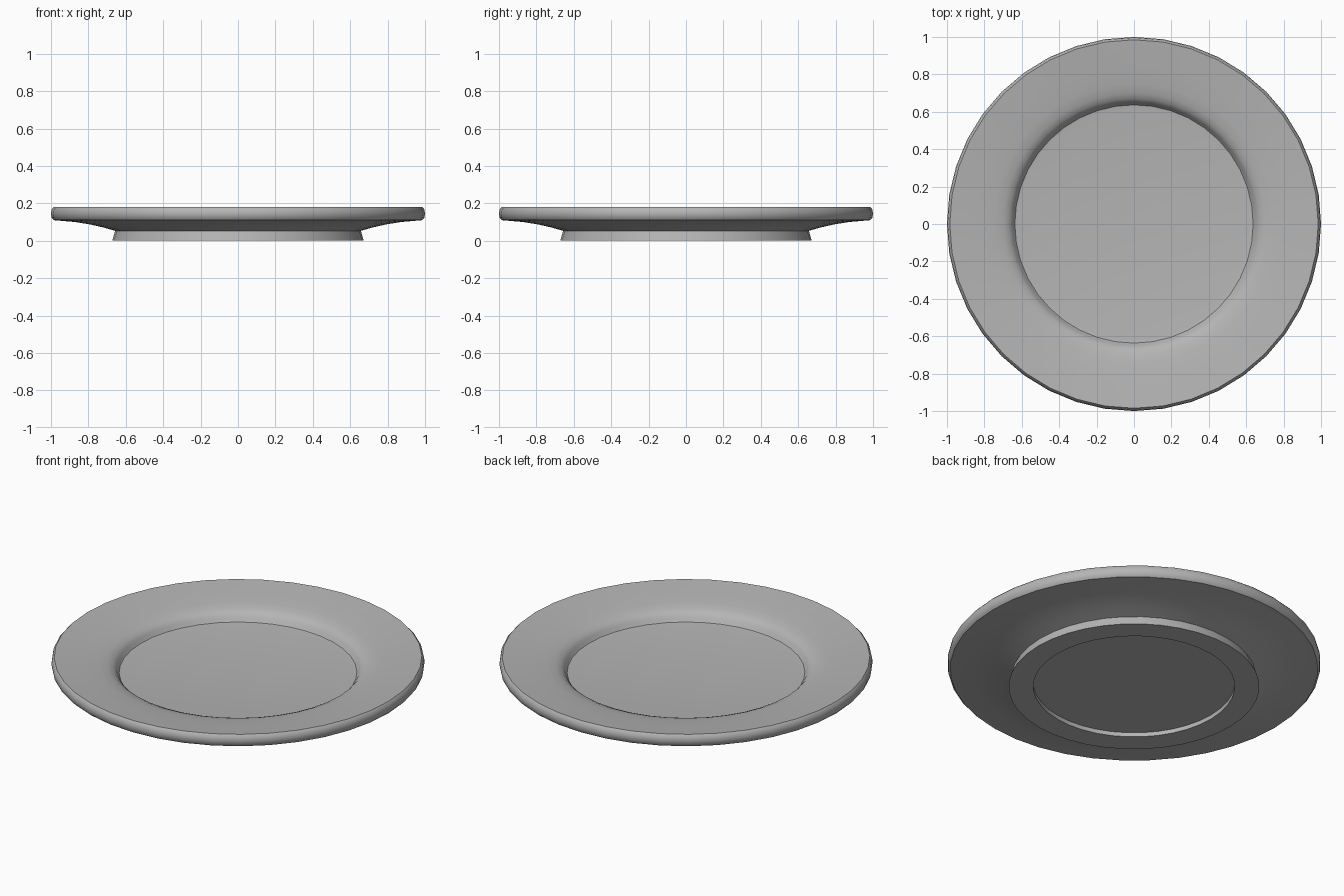
import bpy, bmesh, math

if "Cube" in bpy.data.objects:
    bpy.data.objects.remove(bpy.data.objects["Cube"])

SIDES = 40

# Half profile (radius, height) from the underside centre, round the rim, to the top centre
profile = [
    (0.54, 0.025), (0.54, 0.0), (0.672, 0.0), (0.657, 0.053),       # foot ring
    (0.72, 0.071), (0.79, 0.087), (0.87, 0.1), (0.985, 0.11),       # underside
    (0.996, 0.122), (1.0, 0.145), (0.996, 0.168), (0.985, 0.18),    # rim edge
    (0.85, 0.165), (0.75, 0.153), (0.70, 0.143), (0.67, 0.13),      # sloping rim
    (0.653, 0.113), (0.645, 0.098), (0.637, 0.088), (0.615, 0.085), # well wall
]

bm = bmesh.new()
rings = []
for r, z in profile:
    rings.append([bm.verts.new((r * math.cos(2 * math.pi * i / SIDES),
                                r * math.sin(2 * math.pi * i / SIDES), z))
                  for i in range(SIDES)])
for a, b in zip(rings, rings[1:]):
    for i in range(SIDES):
        j = (i + 1) % SIDES
        bm.faces.new((a[i], a[j], b[j], b[i]))

# Flat base and flat well floor
bm.faces.new(rings[0][::-1])
bm.faces.new(rings[-1])
bmesh.ops.recalc_face_normals(bm, faces=bm.faces)

mesh = bpy.data.meshes.new("plate")
bm.to_mesh(mesh)
bm.free()
plate = bpy.data.objects.new("plate", mesh)
bpy.context.collection.objects.link(plate)

# Mid grey glaze
glaze = bpy.data.materials.new("grey_glaze")
glaze.diffuse_color = (0.46, 0.46, 0.46, 1)
glaze.use_nodes = True
glaze.node_tree.nodes["Principled BSDF"].inputs["Base Color"].default_value = glaze.diffuse_color
mesh.materials.append(glaze)

# Smooth shading with crisp foot and rim edges
bpy.context.view_layer.objects.active = plate
plate.select_set(True)
bpy.ops.object.shade_smooth_by_angle(angle=math.radians(38))
